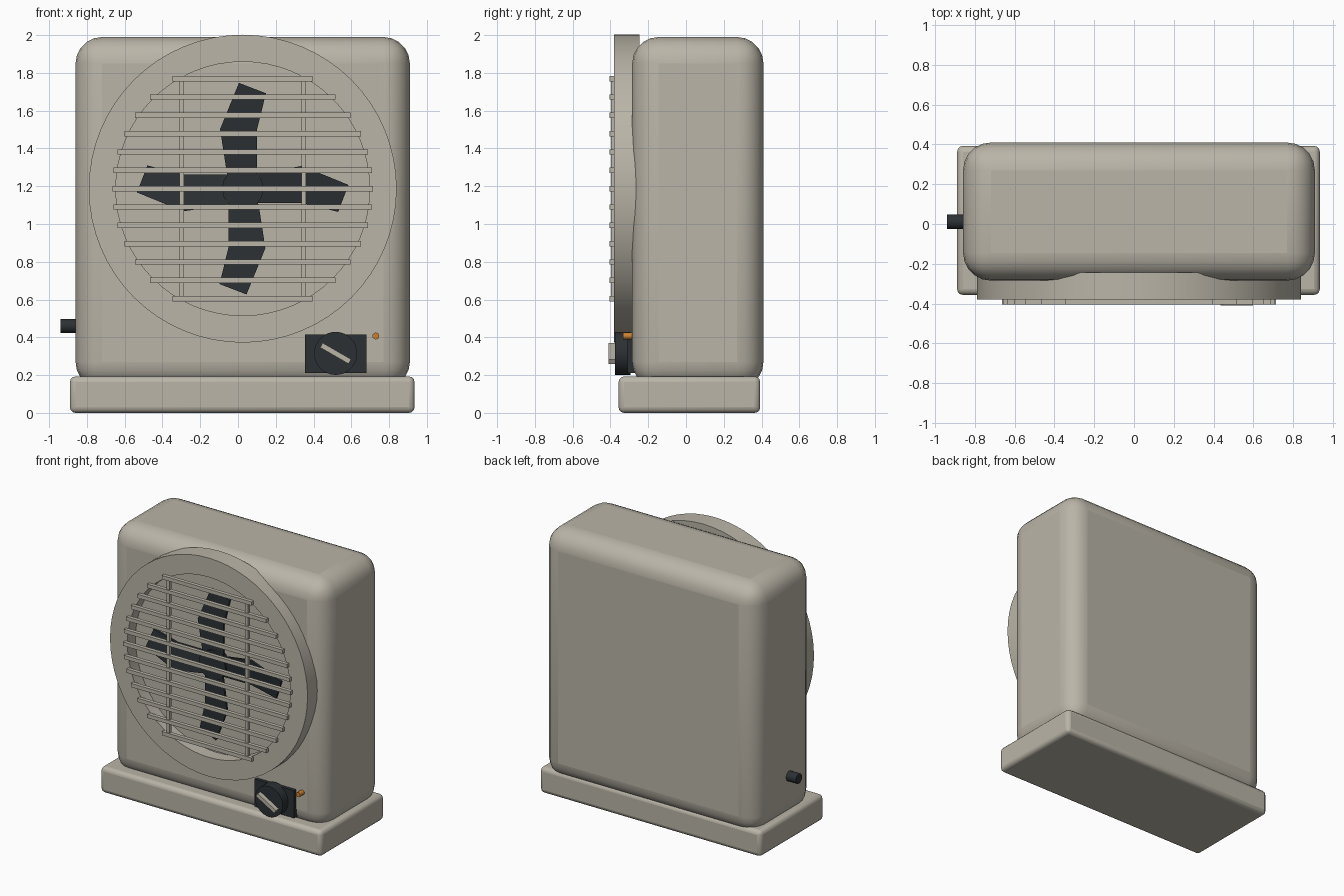
import bpy, bmesh, math
from mathutils import Matrix

if "Cube" in bpy.data.objects:
    bpy.data.objects.remove(bpy.data.objects["Cube"])

CX, CZ = 0.025, 1.187          # fan axis


def material(name, rgb):
    m = bpy.data.materials.new(name)
    m.diffuse_color = (*rgb, 1)
    m.use_nodes = True
    m.node_tree.nodes["Principled BSDF"].inputs["Base Color"].default_value = m.diffuse_color
    return m


BEIGE = material("beige_plastic", (0.49, 0.46, 0.39))
DARK = material("dark_plastic", (0.025, 0.03, 0.034))
ORANGE = material("orange_lamp", (0.6, 0.22, 0.03))


def finish(name, bm, mat, bevel=0, segments=3):
    bmesh.ops.recalc_face_normals(bm, faces=bm.faces)
    me = bpy.data.meshes.new(name)
    bm.to_mesh(me)
    bm.free()
    ob = bpy.data.objects.new(name, me)
    bpy.context.collection.objects.link(ob)
    me.materials.append(mat)
    if bevel:
        b = ob.modifiers.new("rounding", 'BEVEL')
        b.width, b.segments = bevel, segments
    bpy.ops.object.select_all(action='DESELECT')
    ob.select_set(True)
    bpy.context.view_layer.objects.active = ob
    bpy.ops.object.shade_smooth_by_angle(angle=math.radians(35))
    return ob


def add_box(bm, x, y, z, spin=0):
    size = Matrix.Diagonal((x[1] - x[0], y[1] - y[0], z[1] - z[0], 1))
    mid = Matrix.Translation([(a[0] + a[1]) / 2 for a in (x, y, z)])
    bmesh.ops.create_cube(bm, size=1, matrix=mid @ Matrix.Rotation(spin, 4, 'Y') @ size)


def box(name, x, y, z, mat, bevel=0, segments=3, spin=0):
    bm = bmesh.new()
    add_box(bm, x, y, z, spin)
    return finish(name, bm, mat, bevel, segments)


def add_rod(bm, centre, r, length, axis, sides):
    turn = Matrix.Rotation(math.pi / 2, 4, 'X' if axis == 'Y' else 'Y')
    bmesh.ops.create_cone(bm, cap_ends=True, segments=sides, radius1=r, radius2=r,
                          depth=length, matrix=Matrix.Translation(centre) @ turn)


def rod(name, centre, r, length, axis, mat, sides=32):
    bm = bmesh.new()
    add_rod(bm, centre, r, length, axis, sides)
    return finish(name, bm, mat)


# housing and plinth
box("housing", (-0.86, 0.91), (-0.285, 0.41), (0.13, 1.99), BEIGE, 0.14, 5)
box("base", (-0.89, 0.935), (-0.357, 0.393), (0, 0.193), BEIGE, 0.03, 3)

# round front rim, a rectangle revolved about the fan axis
bm = bmesh.new()
N = 64
profile = [(0.815, -0.38), (0.815, -0.245), (0.672, -0.245), (0.672, -0.38)]
loops = []
for i in range(N):
    a = 2 * math.pi * i / N
    loops.append([bm.verts.new((CX + r * math.cos(a), y, CZ + r * math.sin(a)))
                  for r, y in profile])
for i in range(N):
    p, q = loops[i], loops[(i + 1) % N]
    for j in range(4):
        k = (j + 1) % 4
        bm.faces.new((p[j], q[j], q[k], p[k]))
finish("front_rim", bm, BEIGE)

# grille: bars clipped to a circle, plus two uprights
bm = bmesh.new()
for i in range(-6, 7):
    dz = i * 0.097
    half = math.sqrt(0.69 ** 2 - dz ** 2)
    add_box(bm, (CX - half, CX + half), (-0.405, -0.377), (CZ + dz - 0.014, CZ + dz + 0.014))
for s in (-1, 1):
    x = CX + s * 0.323
    add_box(bm, (x - 0.012, x + 0.012), (-0.397, -0.373), (CZ - 0.582, CZ + 0.582))
finish("grille", bm, BEIGE)

# fan: four swept blades around a hub
bm = bmesh.new()
blade = [(-0.06, 0), (-0.085, 0.09), (-0.12, 0.315), (-0.02, 0.56), (0.123, 0.505),
         (0.075, 0.31), (0.075, 0.08), (0.06, 0)]
for n in range(4):
    c, s = math.cos(n * math.pi / 2), math.sin(n * math.pi / 2)
    rings = [[bm.verts.new((CX + x * c - z * s, y + x * 0.12, CZ + x * s + z * c))
              for x, z in blade] for y in (-0.325, -0.308)]
    bm.faces.new(rings[0])
    bm.faces.new(rings[1][::-1])
    for i in range(len(blade)):
        j = (i + 1) % len(blade)
        bm.faces.new((rings[0][i], rings[0][j], rings[1][j], rings[1][i]))
add_rod(bm, (CX, -0.31, CZ), 0.11, 0.06, 'Y', 16)
finish("fan_blades", bm, DARK)

# control panel, dial, pointer and lamp
box("control_panel", (0.355, 0.68), (-0.31, -0.26), (0.21, 0.415), DARK)
rod("dial", (0.517, -0.335, 0.315), 0.114, 0.08, 'Y', DARK)
box("dial_pointer", (0.43, 0.604), (-0.41, -0.37), (0.301, 0.329), BEIGE,
    spin=math.radians(30))
rod("indicator_lamp", (0.73, -0.297, 0.407), 0.018, 0.075, 'Y', ORANGE, 16)

# cable stub on the side
rod("cable_stub", (-0.89, 0.012, 0.46), 0.037, 0.1, 'X', DARK, 24)
